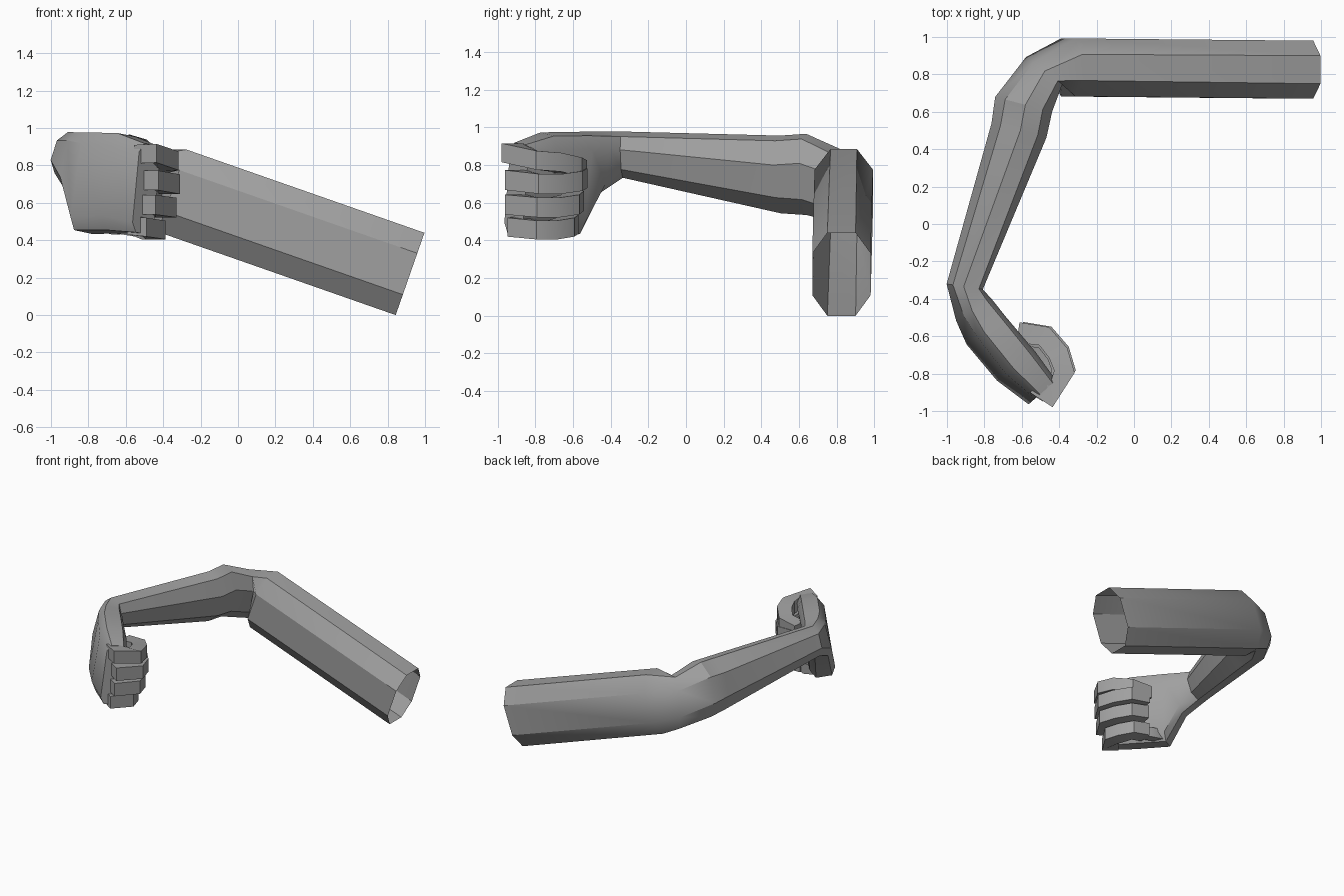
import bpy, bmesh, math
from mathutils import Vector

if "Cube" in bpy.data.objects:
    bpy.data.objects.remove(bpy.data.objects["Cube"])

skin = bpy.data.materials.new("grey")
skin.diffuse_color = (0.35, 0.35, 0.35, 1)
skin.use_nodes = True
skin.node_tree.nodes["Principled BSDF"].inputs["Base Color"].default_value = skin.diffuse_color


def ring(c, u, v, W, a, H, h):
    """Eight-sided section: flat top and bottom, bevelled to flat sides."""
    c, u, v = Vector(c), Vector(u).normalized(), Vector(v).normalized()
    prof = [(a, H), (W, h), (W, -h), (a, -H), (-a, -H), (-W, -h), (-W, h), (-a, H)]
    return [c + u * p + v * q for p, q in prof]


def rolled(c, out, roll, W, a, H, h):
    """Upright section facing direction out, rolled inwards by some degrees."""
    o, z, r = Vector((*out, 0)).normalized(), Vector((0, 0, 1)), math.radians(roll)
    return ring(c, o * math.cos(r) + z * math.sin(r), z * math.cos(r) - o * math.sin(r),
                W, a, H, h)


def loft(name, rings, cap_start, cap_end, angle):
    """Skin a list of equal-length rings."""
    bm = bmesh.new()
    vs = [[bm.verts.new(p) for p in r] for r in rings]
    n = len(vs[0])
    for r, s in zip(vs, vs[1:]):
        for i in range(n):
            j = (i + 1) % n
            bm.faces.new((r[i], r[j], s[j], s[i]))
    if cap_start:
        bm.faces.new(vs[0])
    if cap_end:
        bm.faces.new(vs[-1])
    bmesh.ops.recalc_face_normals(bm, faces=bm.faces)
    me = bpy.data.meshes.new(name)
    bm.to_mesh(me)
    bm.free()
    me.materials.append(skin)
    ob = bpy.data.objects.new(name, me)
    bpy.context.collection.objects.link(ob)
    bpy.context.view_layer.objects.active = ob
    ob.select_set(True)
    bpy.ops.object.shade_smooth_by_angle(angle=math.radians(angle))
    ob.select_set(False)
    return ob


# Upper arm (open end), elbow, forearm, wrist and palm as one skin
tilt = (0.33, 0, 0.945)
loft("arm_and_palm", [
    ring((0.92, 0.825, 0.22), (0, 1, 0), tilt, 0.155, 0.075, 0.233, 0.117),
    ring((-0.352, 0.837, 0.665), (0, 1, 0), tilt, 0.155, 0.07, 0.233, 0.117),
    rolled((-0.48, 0.82, 0.685), (-0.8, 0.6), 14, 0.1, 0.045, 0.195, 0.1),
    rolled((-0.59, 0.64, 0.75), (-0.97, 0.25), 16, 0.135, 0.05, 0.21, 0.1),
    rolled((-0.615, 0.5, 0.75), (-0.97, 0.25), 16, 0.132, 0.05, 0.2, 0.09),
    rolled((-0.905, -0.335, 0.855), (-1, 0.15), 18, 0.085, 0.043, 0.115, 0.055),
    rolled((-0.855, -0.46, 0.815), (-0.85, -0.5), 14, 0.09, 0.05, 0.155, 0.1),
    rolled((-0.79, -0.57, 0.705), (-0.82, -0.57), 10, 0.095, 0.06, 0.265, 0.2),
    rolled((-0.63, -0.76, 0.705), (-0.8, -0.6), 9, 0.1, 0.06, 0.262, 0.19),
    rolled((-0.49, -0.9, 0.675), (-0.75, -0.65), 7, 0.075, 0.045, 0.24, 0.19),
], False, True, 32)


def finger(name, path, thick, tall):
    """Rectangular ribbon following a curled path."""
    pts = [Vector(p) for p in path]
    rings = []
    for i, p in enumerate(pts):
        a = (p - pts[max(i - 1, 0)]).xy
        b = (pts[min(i + 1, len(pts) - 1)] - p).xy
        t = (a.normalized() + b.normalized()).normalized()
        n = Vector((-t.y, t.x, 0)) * thick / 2
        z = Vector((0, 0, tall / 2))
        rings.append([p + n + z, p - n + z, p - n - z, p + n - z])
    loft(name, rings, True, True, 32)


# Curled fingers, stacked downwards and shrinking towards the little finger
curl = [(-0.52, -0.86), (-0.445, -0.925), (-0.372, -0.79), (-0.405, -0.69),
        (-0.48, -0.6), (-0.62, -0.58)]
mid = Vector((-0.55, -0.74))
for name, s, dx, dy, z, tall in [
        ("index_finger", 1.0, 0, 0, (0.86, 0.865, 0.825, 0.815, 0.79, 0.775), 0.1),
        ("middle_finger", 0.95, 0.015, 0.01, (0.72, 0.72, 0.70, 0.70, 0.715, 0.73), 0.105),
        ("ring_finger", 0.9, 0.005, 0, (0.59, 0.59, 0.575, 0.575, 0.59, 0.61), 0.105),
        ("little_finger", 0.78, -0.03, -0.01, (0.48, 0.47, 0.455, 0.455, 0.47, 0.485), 0.1)]:
    path = []
    for p, h in zip(curl, z):
        q = mid + (Vector(p) - mid) * s
        path.append((q.x + dx, q.y + dy, h))
    finger(name, path, 0.11, tall)

# Thumb folded under the palm
finger("thumb", [(-0.76, -0.6, 0.49), (-0.66, -0.6, 0.47), (-0.56, -0.66, 0.48)], 0.06, 0.08)
